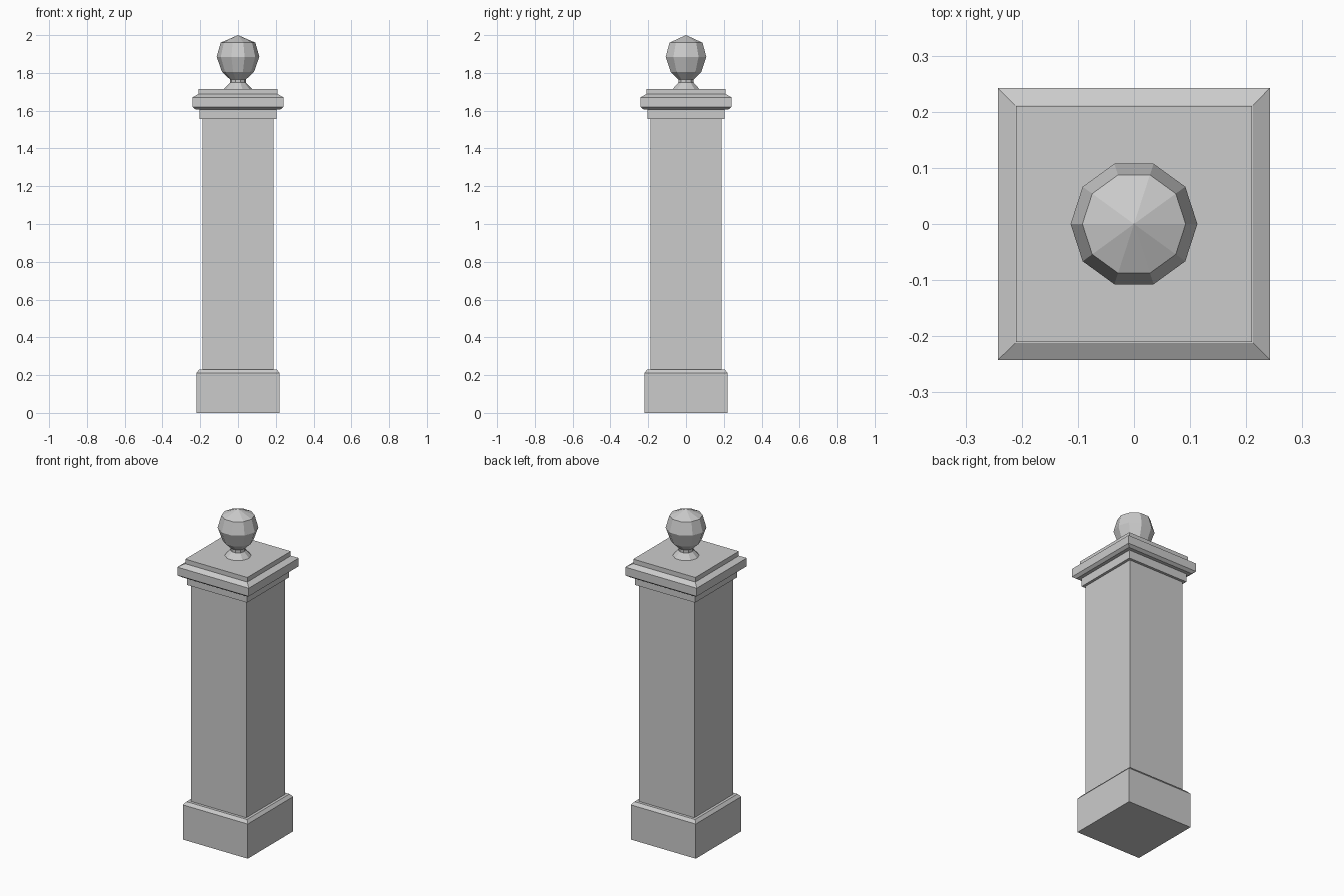
import bpy
import math

cube = bpy.data.objects.get("Cube")
if cube:
    bpy.data.objects.remove(cube, do_unlink=True)

stone = bpy.data.materials.new("grey_stone")
stone.use_nodes = True
colour = (0.6, 0.6, 0.6, 1)
stone.diffuse_color = colour
stone.node_tree.nodes["Principled BSDF"].inputs["Base Color"].default_value = colour


def lathe(name, sides, profile, start=0.0):
    """Stack regular rings of (radius, height); radius 0 closes to a point."""
    verts, faces, rings = [], [], []
    for radius, z in profile:
        count = sides if radius else 1
        rings.append([len(verts) + i for i in range(count)])
        for i in range(count):
            a = start + math.tau * i / sides
            verts.append((radius * math.cos(a), radius * math.sin(a), z))
    for low, high in zip(rings, rings[1:]):
        for i in range(sides):
            j = (i + 1) % sides
            if len(high) == 1:
                faces.append((low[i], low[j], high[0]))
            else:
                faces.append((low[i], low[j], high[j], high[i]))
    faces.append(rings[0][::-1])
    if len(rings[-1]) > 1:
        faces.append(rings[-1])
    mesh = bpy.data.meshes.new(name)
    mesh.from_pydata(verts, [], faces)
    mesh.materials.append(stone)
    obj = bpy.data.objects.new(name, mesh)
    bpy.context.collection.objects.link(obj)
    return obj


def square(name, profile):
    """Square block described by (half width, height) pairs."""
    return lathe(name, 4, [(h * math.sqrt(2), z) for h, z in profile], math.pi / 4)


# Plinth with a chamfered top edge, then the plain shaft
square("plinth", [(0.22, 0), (0.22, 0.212), (0.205, 0.23)])
square("shaft", [(0.188, 0.23), (0.188, 1.557)])

# Stepped capital
square("collar", [(0.204, 1.557), (0.204, 1.607)])
square("cap", [(0.225, 1.607), (0.242, 1.62), (0.242, 1.67), (0.212, 1.687)])
square("cap_slab", [(0.21, 1.687), (0.21, 1.715)])

# Faceted ball finial on a flared neck
lathe("finial", 10, [
    (0.074, 1.715), (0.043, 1.748), (0.043, 1.766), (0.085, 1.806),
    (0.113, 1.885), (0.092, 1.96), (0, 2.0),
])
